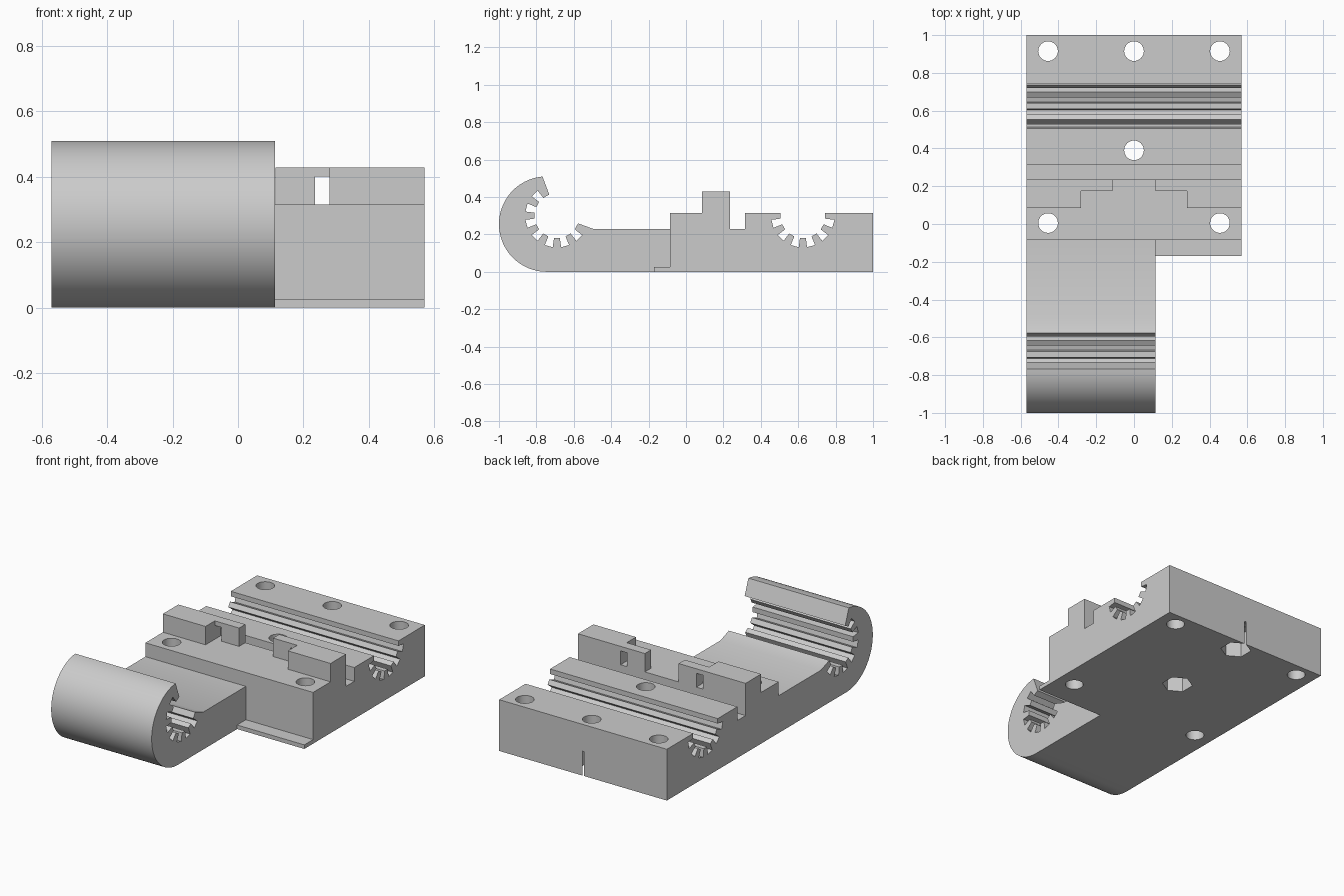
import bpy, bmesh
from math import sin, cos, radians
from mathutils import Vector

cube = bpy.data.objects.get("Cube")
if cube:
    bpy.data.objects.remove(cube, do_unlink=True)

# One plain grey plastic
grey = bpy.data.materials.new("grey plastic")
grey.use_nodes = True
colour = (0.6, 0.6, 0.6, 1)
grey.diffuse_color = colour
grey.node_tree.nodes["Principled BSDF"].inputs["Base Color"].default_value = colour


def extrude(name, outline, offset):
    """Solid from a closed outline of 3D points pushed along an offset."""
    bm = bmesh.new()
    face = bm.faces.new([bm.verts.new(p) for p in outline])
    new = bmesh.ops.extrude_face_region(bm, geom=[face])["geom"]
    bmesh.ops.translate(bm, vec=Vector(offset),
                        verts=[g for g in new if isinstance(g, bmesh.types.BMVert)])
    bmesh.ops.recalc_face_normals(bm, faces=bm.faces)
    mesh = bpy.data.meshes.new(name)
    bm.to_mesh(mesh)
    bm.free()
    mesh.materials.append(grey)
    obj = bpy.data.objects.new(name, mesh)
    bpy.context.collection.objects.link(obj)
    return obj


def side_solid(name, profile, x0, x1):
    return extrude(name, [(x0, y, z) for y, z in profile], (x1 - x0, 0, 0))


def plan_solid(name, plan, z0, z1):
    return extrude(name, [(x, y, z0) for x, y in plan], (0, 0, z1 - z0))


def box(name, x0, x1, y0, y1, z0, z1):
    return plan_solid(name, [(x0, y0), (x1, y0), (x1, y1), (x0, y1)], z0, z1)


def polar(cy, cz, r, deg):
    return cy + r * cos(radians(deg)), cz + r * sin(radians(deg))


def disc(x, y, r, sides, turn=0):
    return [polar(x, y, r, turn + 360 * i / sides) for i in range(sides)]


def gear_seat(cy, cz, first, last, tip=0.12, root=0.17):
    """Toothed channel: slots every 30 degrees cut outward from the tip circle."""
    points = []
    for mid in range(first, last + 1, 30):
        for r, turn in ((tip, -7.5), (root, -7.5), (root, 7.5), (tip, 7.5)):
            points.append(polar(cy, cz, r, mid + turn))
    return points


def cut(target, cutters):
    """Subtract the cutters, bake the result and drop the cutters."""
    for c in cutters:
        c.hide_render = True
        mod = target.modifiers.new("cut", "BOOLEAN")
        mod.object, mod.operation, mod.solver = c, "DIFFERENCE", "EXACT"
    graph = bpy.context.evaluated_depsgraph_get()
    baked = bpy.data.meshes.new_from_object(target.evaluated_get(graph))
    target.modifiers.clear()
    target.data = baked
    for c in cutters:
        bpy.data.objects.remove(c, do_unlink=True)


HALF, TOP, FRONT = 0.57, 0.315, -0.085
RIB_FRONT, RIB_BACK = 0.085, 0.235

# Base block with a groove and a toothed channel across it
block = side_solid("base_block", [
    (FRONT, 0), (FRONT, TOP), (RIB_BACK, TOP), (RIB_BACK, 0.23), (TOP, 0.23), (TOP, TOP),
    (0.506, TOP), *gear_seat(0.625, 0.3, 195, 345), (0.744, TOP),
    (1, TOP), (1, 0)], -HALF, HALF)

# Screw holes, two of them with hexagonal nut pockets underneath
holes = [(-0.455, 0.915), (0, 0.915), (0.455, 0.915), (0, 0.39), (-0.455, 0.005), (0.455, 0.005)]
cutters = [plan_solid("hole_cutter", disc(x, y, 0.052, 32), -0.1, 0.5) for x, y in holes]
cutters += [plan_solid("nut_cutter", disc(x, y, 0.088, 6, 30), -0.1, 0.15)
            for x, y in holes if x == 0 and y > 0]
cut(block, cutters)

# Raised ribs either side of a T-shaped slot, each with a small window
for side, label in ((1, "left"), (-1, "right")):
    plan = [(0.28, RIB_FRONT), (HALF, RIB_FRONT), (HALF, RIB_BACK),
            (0.115, RIB_BACK), (0.115, 0.175), (0.28, 0.175)]
    rib = plan_solid(label + "_rib", [(side * x, y) for x, y in plan], TOP, 0.428)
    cut(rib, [box("window_cutter", *sorted((side * 0.235, side * 0.28)), 0.12, 0.3, 0.2, 0.4)])

# Thin lip at the foot of the block
box("front_lip", 0.113, HALF, -0.17, FRONT, 0, 0.025)

# Arm ending in a round hook with a matching toothed seat
cy, cz = -0.69, 0.3
seat = gear_seat(cy, cz, 135, 315)[::-1]
outer = [polar(-0.745, 0.255, 0.255, 95 + 175 * i / 40) for i in range(41)]
arm = side_solid("hook_arm", [
    (FRONT, 0), (FRONT, 0.23), polar(cy, cz, 0.205, -20), polar(cy, cz, 0.12, -20),
    *seat, polar(cy, cz, 0.12, 110), *outer], -HALF, 0.113)

# Smooth the curved walls, keep the corners crisp
bpy.ops.object.select_all(action="DESELECT")
for obj in (block, arm):
    obj.select_set(True)
    bpy.context.view_layer.objects.active = obj
bpy.ops.object.shade_smooth_by_angle(angle=radians(25))
